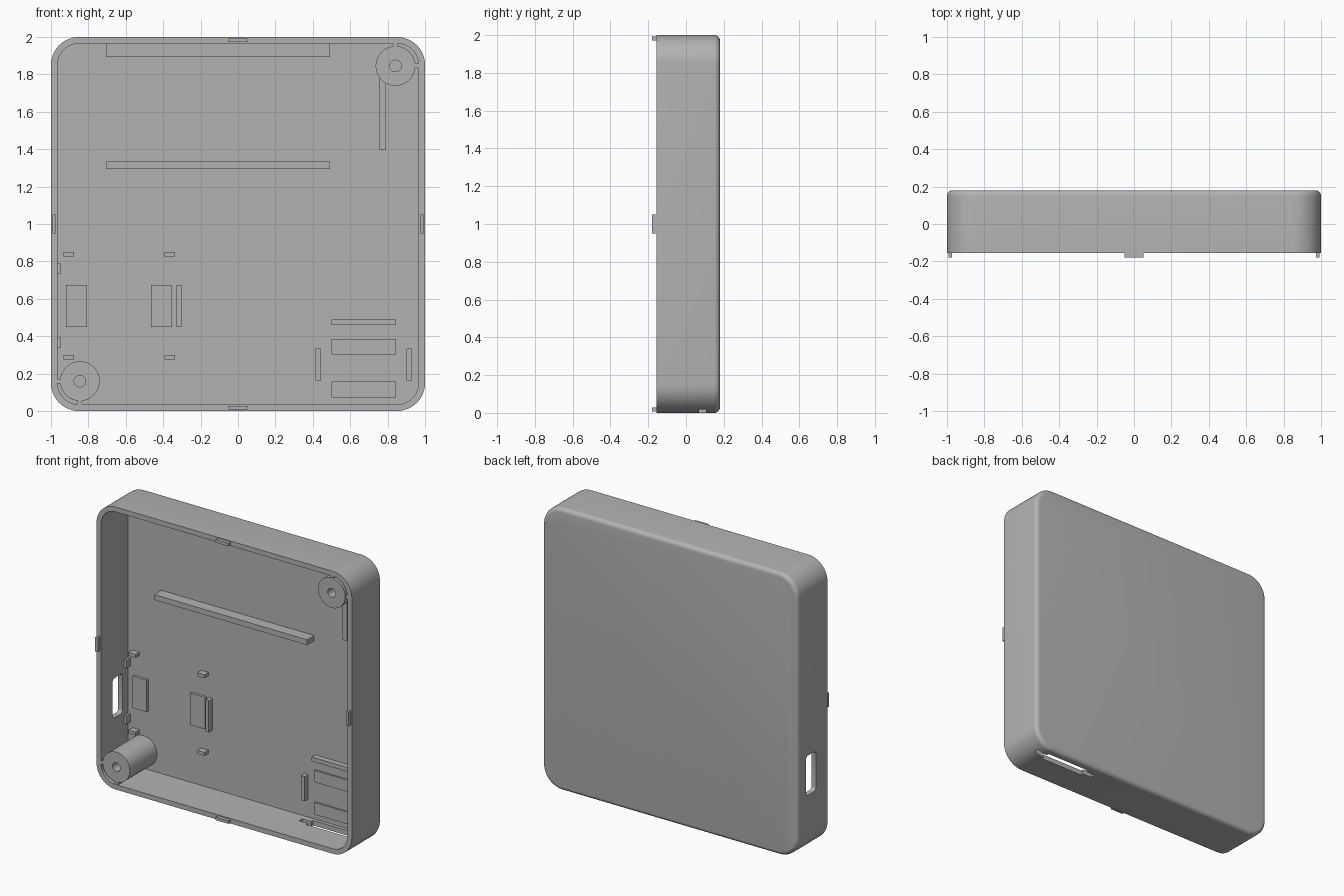
import bpy, bmesh, math

if "Cube" in bpy.data.objects:
    bpy.data.objects.remove(bpy.data.objects["Cube"])

grey = bpy.data.materials.new("plain grey plastic")
grey.diffuse_color = (0.45, 0.45, 0.45, 1)
grey.use_nodes = True
grey.node_tree.nodes["Principled BSDF"].inputs["Base Color"].default_value = grey.diffuse_color

RIM, FLOOR, BACK, WALL = -0.155, 0.15, 0.18, 0.035


def finish(name, bm, smooth=False):
    bmesh.ops.recalc_face_normals(bm, faces=bm.faces)
    me = bpy.data.meshes.new(name)
    bm.to_mesh(me)
    bm.free()
    me.materials.append(grey)
    ob = bpy.data.objects.new(name, me)
    bpy.context.collection.objects.link(ob)
    if smooth:
        bpy.ops.object.select_all(action='DESELECT')
        bpy.context.view_layer.objects.active = ob
        ob.select_set(True)
        bpy.ops.object.shade_smooth_by_angle(angle=math.radians(30))
    return ob


def box(name, x0, x1, z0, z1, y0, y1=FLOOR + 0.01, bevel=0.0, axis=0):
    """Box between limits; bevel rounds the edges parallel to axis."""
    bm = bmesh.new()
    bmesh.ops.create_cube(bm, size=1)
    for v in bm.verts:
        v.co = ((x0 + x1) / 2 + v.co.x * (x1 - x0),
                (y0 + y1) / 2 + v.co.y * (y1 - y0),
                (z0 + z1) / 2 + v.co.z * (z1 - z0))
    if bevel:
        edges = [e for e in bm.edges
                 if abs((e.verts[0].co - e.verts[1].co).normalized()[axis]) > 0.9]
        bmesh.ops.bevel(bm, geom=edges, offset=bevel, segments=4, affect='EDGES', profile=0.5)
    return finish(name, bm)


def bridge(bm, rings):
    for a, b in zip(rings, rings[1:]):
        n = len(a)
        for i in range(n):
            bm.faces.new((a[i], a[(i + 1) % n], b[(i + 1) % n], b[i]))


# Case: stacked rounded squares from the back, over the rim, to the inner floor
def rounded_square(bm, inset, y, n=12):
    r, c, ring = 0.15 - inset, 0.85, []
    for k, (sx, sz) in enumerate([(1, 1), (-1, 1), (-1, -1), (1, -1)]):
        for i in range(n + 1):
            a = math.pi / 2 * (k + i / n)
            ring.append(bm.verts.new((sx * c + r * math.cos(a), y, 1 + sz * c + r * math.sin(a))))
    return ring


bm = bmesh.new()
fillet = 0.03
layers = []
for i in range(7):
    a = math.pi / 2 * i / 6
    layers.append((fillet * (1 - math.sin(a)), BACK - fillet * (1 - math.cos(a))))
layers += [(0, RIM), (WALL, RIM), (WALL, FLOOR)]
rings = [rounded_square(bm, *l) for l in layers]
bridge(bm, rings)
bm.faces.new(rings[0])
bm.faces.new(rings[-1])
case = finish("case_shell", bm)

# Openings: side port, bottom port and the thin board slot crossing it
cutters = [
    box("cut_side_port", -1.1, -0.9, 0.42, 0.70, -0.025, 0.087, 0.022, 0),
    box("cut_bottom_port", 0.5, 0.845, -0.1, 0.06, 0.05, 0.125),
    box("cut_board_slot", 0.43, 0.92, -0.1, 0.06, 0.07, 0.105),
]
bpy.context.view_layer.objects.active = case
for c in cutters:
    m = case.modifiers.new(c.name, 'BOOLEAN')
    m.operation, m.object, m.solver = 'DIFFERENCE', c, 'EXACT'
    bpy.ops.object.modifier_apply(modifier=m.name)
for c in cutters:
    bpy.data.objects.remove(c)
bpy.ops.object.select_all(action='DESELECT')
case.select_set(True)
bpy.ops.object.shade_smooth_by_angle(angle=math.radians(30))


# Screw bosses with blind holes, tied to the walls by small webs
def boss(name, x, z, s):
    bm = bmesh.new()
    rings = []
    for r, y in [(0.106, FLOOR + 0.01), (0.106, RIM), (0.031, RIM), (0.031, 0.1)]:
        rings.append([bm.verts.new((x + r * math.cos(math.tau * i / 48), y,
                                    z + r * math.sin(math.tau * i / 48))) for i in range(48)])
    bridge(bm, rings)
    bm.faces.new(rings[0])
    bm.faces.new(rings[-1])
    finish(name, bm, True)
    xa, xb = sorted((s * 0.94, s * 0.97))
    box(name + "_side_web", xa, xb, z - 0.012, z + 0.012, RIM + 0.002)
    za, zb = sorted((1 + s * 0.94, 1 + s * 0.97))
    box(name + "_end_web", x - 0.012, x + 0.012, za, zb, RIM + 0.002)


boss("lower_boss", -0.845, 0.16, -1)
boss("upper_boss", 0.842, 1.845, 1)

# Snap tabs on the rim
for s, side in ((-1, "left"), (1, "right")):
    xa, xb = sorted((s * 0.972, s * 0.993))
    box(side + "_tab", xa, xb, 0.95, 1.05, -0.18, RIM + 0.002)
for s, end in ((-1, "bottom"), (1, "top")):
    za, zb = sorted((1 + s * 0.972, 1 + s * 0.993))
    box(end + "_tab", -0.05, 0.05, za, zb, -0.18, RIM + 0.002)

# Ribs and pads on the inner floor: x0, x1, z0, z1, front y
parts = {
    "upper_ledge": (-0.705, 0.492, 1.892, 1.97, 0.07),
    "long_rail": (-0.705, 0.492, 1.295, 1.333, 0.07),
    "boss_rib": (0.753, 0.79, 1.397, 1.80, 0.09),
    "port_pad_outer": (-0.92, -0.808, 0.45, 0.675, 0.132),
    "port_pad_inner": (-0.465, -0.352, 0.45, 0.675, 0.132),
    "port_stop": (-0.328, -0.303, 0.45, 0.675, 0.105),
    "socket_pad_upper": (0.5, 0.845, 0.302, 0.385, 0.138),
    "socket_pad_lower": (0.5, 0.845, 0.073, 0.158, 0.138),
    "socket_stop": (0.5, 0.845, 0.46, 0.49, 0.11),
    "socket_guide_left": (0.415, 0.445, 0.162, 0.335, 0.11),
    "socket_guide_right": (0.9, 0.93, 0.162, 0.335, 0.11),
}
for name, dims in parts.items():
    box(name, *dims)

# Small locating lugs around the side port
for s, word in ((-1, "low"), (1, "high")):
    z = 0.563 + s * 0.275
    box(word + "_lug_outer", -0.932, -0.876, z - 0.012, z + 0.012, 0.105)
    box(word + "_lug_inner", -0.392, -0.337, z - 0.012, z + 0.012, 0.105)
    z = 0.563 + s * 0.198
    box(word + "_wall_lug", -0.975, -0.948, z - 0.028, z + 0.028, 0.105)
